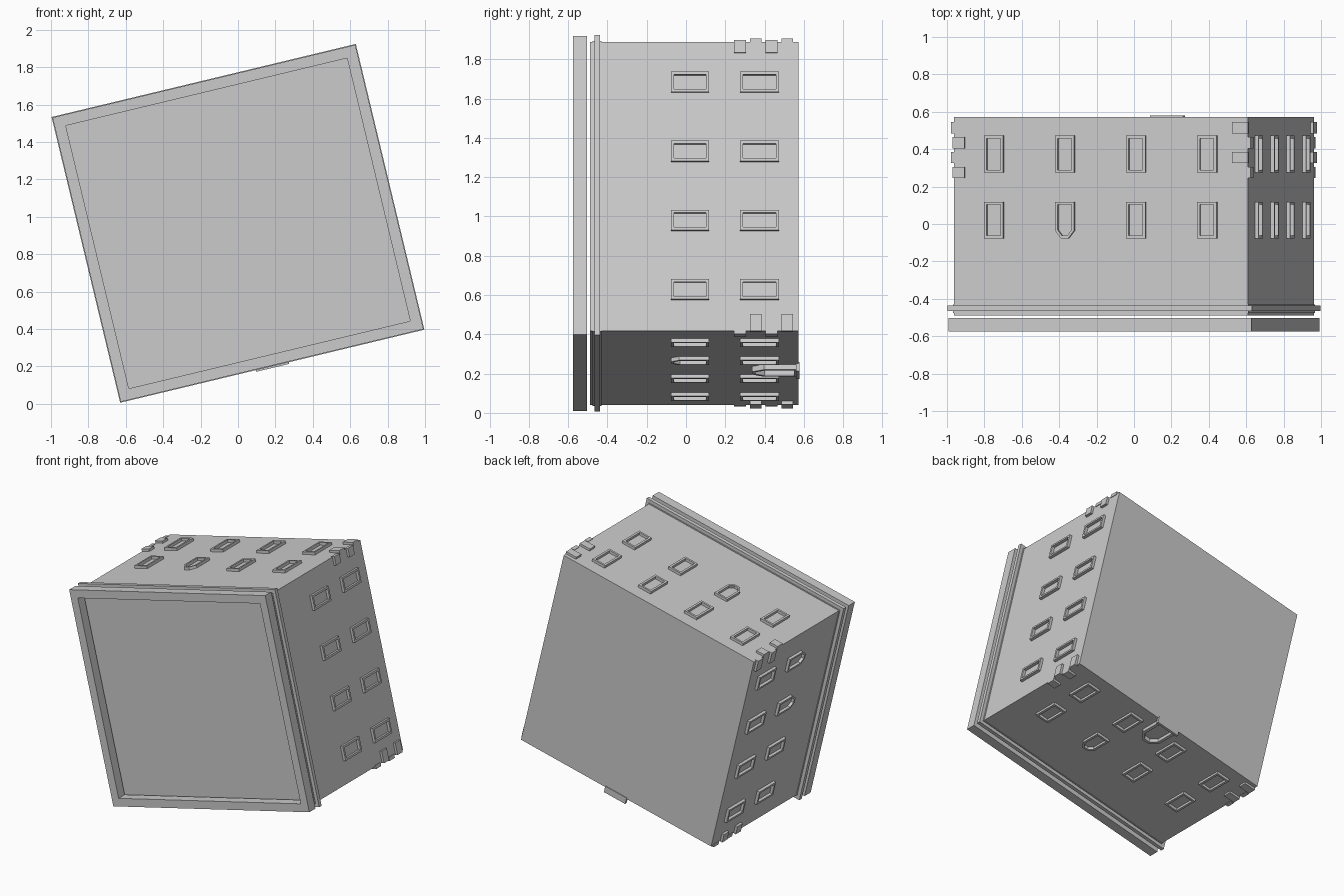
import bpy, bmesh, math
from mathutils import Matrix

if "Cube" in bpy.data.objects:
    bpy.data.objects.remove(bpy.data.objects["Cube"])

# The block lies on its back: its roof faces -y, and it is tilted about the y axis
TILT = Matrix.Translation((0, 0, 0.965)) @ Matrix.Rotation(math.radians(-13.5), 4, 'Y')
U, V = 0.8075, 0.7565          # half width / half height of the walls


def add_object(name, bm, matrix):
    bmesh.ops.recalc_face_normals(bm, faces=bm.faces)
    me = bpy.data.meshes.new(name)
    bm.to_mesh(me)
    bm.free()
    ob = bpy.data.objects.new(name, me)
    bpy.context.collection.objects.link(ob)
    ob.matrix_world = matrix
    return ob


def box(name, x0, x1, y0, y1, z0, z1, matrix):
    bm = bmesh.new()
    bmesh.ops.create_cube(bm, size=1)
    for v in bm.verts:
        v.co = ((x0 + x1) / 2 + v.co.x * (x1 - x0),
                (y0 + y1) / 2 + v.co.y * (y1 - y0),
                (z0 + z1) / 2 + v.co.z * (z1 - z0))
    return add_object(name, bm, matrix)


def ring(name, outer, inner, to3d, d0, d1, matrix):
    """Solid frame between two matching outlines, from depth d0 to d1."""
    bm = bmesh.new()
    loops = [[bm.verts.new(to3d(p, d)) for p in pts]
             for pts, d in ((outer, d0), (outer, d1), (inner, d1), (inner, d0))]
    n = len(outer)
    for k in range(4):
        a, b = loops[k], loops[(k + 1) % 4]
        for i in range(n):
            j = (i + 1) % n
            bm.faces.new((a[i], a[j], b[j], b[i]))
    return add_object(name, bm, matrix)


def rect(a, b):
    return [(-a, -b), (a, -b), (a, b), (-a, b)]


def side(k):
    """Frame of one wall: x along it, y down the building, z outwards."""
    return TILT @ Matrix.Rotation(math.radians(90 * k), 4, 'Y')


def opening(w, y0, y1, arched):
    if not arched:
        return [(-w, y0), (w, y0), (w, y1), (-w, y1)]
    c = w * 0.8
    return [(-w * 0.38, y0), (w * 0.38, y0), (w, y0 + c),
            (w, y1), (-w, y1), (-w, y0 + c)]


def frame(name, s, w, y0, y1, arched, off, depth, k, t):
    ring(name, opening(w, y0, y1, arched),
         opening(w - t, y0 + t, y1 - t, arched),
         lambda p, d: (s + p[0], p[1], off + d), -0.005, depth, side(k))


# Walls, cornice band and roof parapet
box("walls", -U, U, -0.488, 0.573, -V, V, TILT)
box("cornice_lip", -U - .004, U + .004, -0.475, -0.43, -V - .004, V + .004, TILT)
box("cornice", -U - .029, U + .029, -0.465, -0.437, -V - .029, V + .029, TILT)
ring("parapet", rect(U + .025, V + .025), rect(U - .034, V - .034),
     lambda p, d: (p[0], d, p[1]), -0.575, -0.503, TILT)

# Windows and corner stones on each of the four walls
arched_upper = {0: [1], 1: [], 2: [1], 3: [2, 3]}
for k in range(4):
    half, off, step = (U, V, 0.391) if k % 2 == 0 else (V, U, 0.362)
    for i in range(4):
        s = (i - 1.5) * step
        frame("window_lower", s, 0.053, 0.275, 0.473, False, off, 0.02, k, 0.015)
        frame("window_upper", s, 0.053, -0.077, 0.118, i in arched_upper[k],
              off, 0.02, k, 0.015)
    for y in (0.355, 0.515):
        box("corner_stone", half - .083, half + .004, y - .03, y + .03,
            off - .01, off + .017, side(k))
    for y in (0.275, 0.435):
        box("corner_stone", -half - .004, -half + .06, y - .03, y + .03,
            off - .01, off + .017, side(k))

# Door surround and doorstep on the underside wall
frame("door_frame", 0, 0.077, 0.335, 0.57, True, V, 0.028, 2, 0.02)
box("doorstep", -0.09, 0.09, 0.56, 0.579, V - .01, V + .038, side(2))
